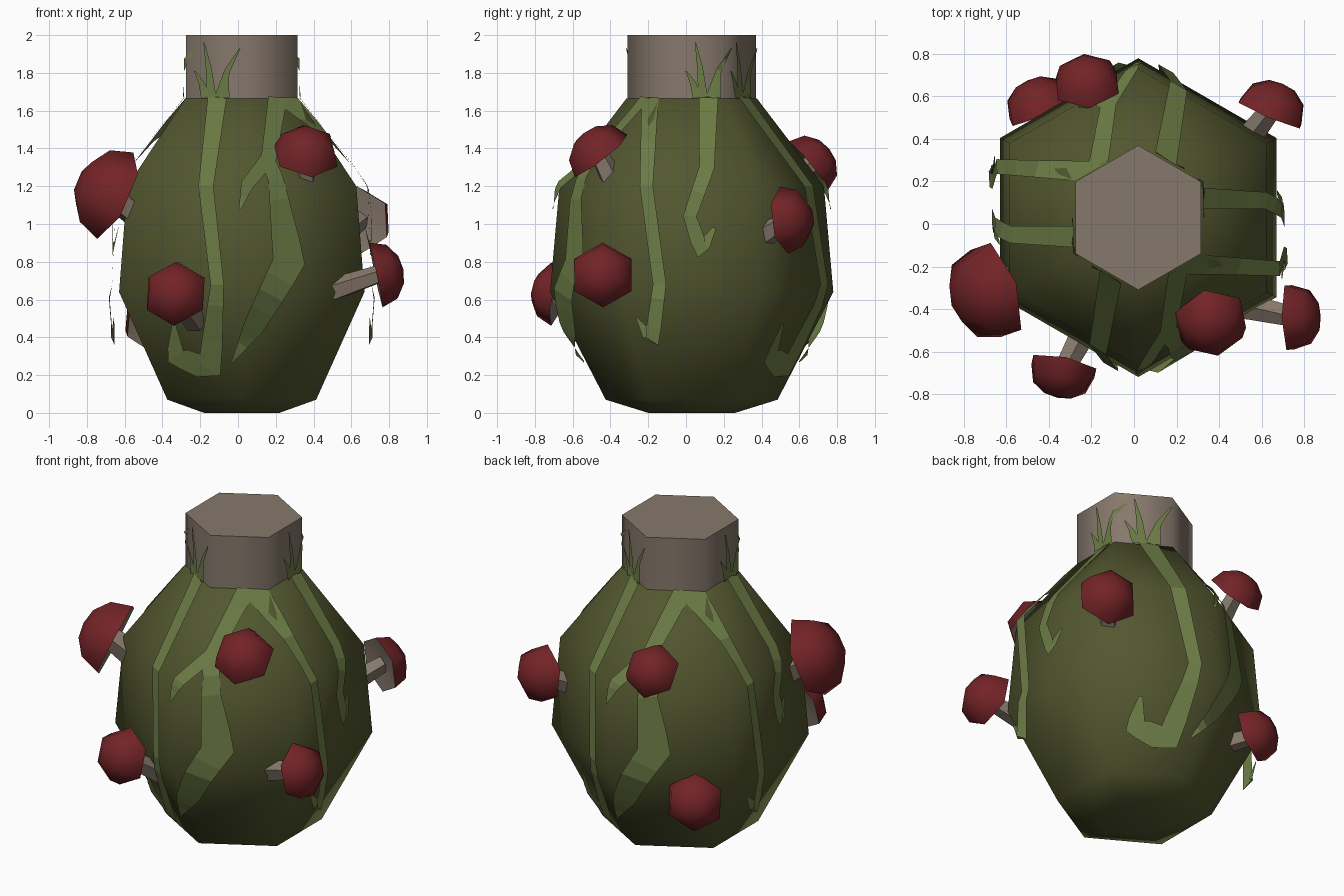
import bpy, bmesh, math
from mathutils import Vector
from mathutils.bvhtree import BVHTree

cube = bpy.data.objects.get("Cube")
if cube:
    bpy.data.objects.remove(cube)

CENTRE = Vector((0.02, 0.03, 0))


def material(name, rgb):
    m = bpy.data.materials.new(name)
    m.use_nodes = True
    m.diffuse_color = (*rgb, 1)
    bsdf = m.node_tree.nodes["Principled BSDF"]
    bsdf.inputs["Base Color"].default_value = (*rgb, 1)
    bsdf.inputs["Roughness"].default_value = 0.9
    return m


moss = material("moss green", (0.085, 0.094, 0.028))
vine = material("vine green", (0.15, 0.2, 0.06))
wood = material("pale wood", (0.24, 0.19, 0.15))
red = material("cap red", (0.17, 0.017, 0.02))


def finish(bm, name, mats, smooth=True):
    mesh = bpy.data.meshes.new(name)
    bm.to_mesh(mesh)
    bm.free()
    obj = bpy.data.objects.new(name, mesh)
    bpy.context.collection.objects.link(obj)
    for m in mats:
        mesh.materials.append(m)
    if smooth:
        bpy.ops.object.select_all(action="DESELECT")
        obj.select_set(True)
        bpy.context.view_layer.objects.active = obj
        bpy.ops.object.shade_smooth_by_angle(angle=math.radians(65))
    return obj


def lathe(profile, sides=6, turn=math.pi / 2):
    """Closed solid from (radius, height) rings; zero radius makes a tip."""
    bm = bmesh.new()
    rings = []
    for r, z in profile:
        count = sides if r else 1
        rings.append([bm.verts.new((r * math.cos(turn + math.tau * i / sides),
                                    r * math.sin(turn + math.tau * i / sides), z))
                      for i in range(count)])
    for a, b in zip(rings, rings[1:]):
        for i in range(sides):
            j = (i + 1) % sides
            quad = [a[i], a[j]] + ([b[j], b[i]] if len(b) > 1 else [b[0]])
            bm.faces.new(quad)
    for ring in (rings[0], rings[-1]):
        if len(ring) > 1:
            bm.faces.new(ring)
    bmesh.ops.recalc_face_normals(bm, faces=bm.faces)
    return bm


# Bulbous body and cut neck, each also kept as a surface to project onto
surfaces = []
for name, mat, profile in (
        ("body", moss, [(0.23, 0), (0.455, 0.07), (0.75, 0.64), (0.7, 1.2), (0.345, 1.665)]),
        ("neck", wood, [(0.34, 1.64), (0.34, 2)])):
    bm = lathe(profile)
    bmesh.ops.translate(bm, verts=bm.verts, vec=CENTRE)
    surfaces.append(BVHTree.FromBMesh(bm))
    finish(bm, name, [mat])


def project(u, z, offset, side):
    """Drop a point onto the surface from one side; u runs along that side."""
    along = Vector((math.cos(side), math.sin(side), 0))
    out = Vector((math.sin(side), -math.cos(side), 0))
    start = CENTRE + along * u + out * 3 + Vector((0, 0, z))
    hits = [s.ray_cast(start, -out)[0] for s in surfaces]
    hits = [h for h in hits if h]
    best = max(hits, key=lambda h: h.dot(out)) if hits else CENTRE + along * u + out * 0.3 + Vector((0, 0, z))
    return best + out * offset


def ribbon(name, points, side, steps=4):
    """Flat strip through (u, z, width, offset) points lying on the surface."""
    bm = bmesh.new()
    pts = [Vector(p) for p in points]
    path = [a.lerp(b, k / steps) for a, b in zip(pts, pts[1:]) for k in range(steps)]
    path.append(pts[-1])
    previous = None
    for i, p in enumerate(path):
        t = path[min(i + 1, len(path) - 1)] - path[max(i - 1, 0)]
        t = Vector((t.x, t.y)).normalized()
        n = Vector((-t.y, t.x)) * max(p.z, 0.006) / 2
        row = [bm.verts.new(project(p.x + s * n.x, p.y + s * n.y, p.w, side)) for s in (1, -1)]
        if previous:
            bm.faces.new((previous[0], previous[1], row[1], row[0]))
        previous = row
    finish(bm, name, [vine], smooth=False)


# Vines and neck tufts: drawn for front and right, then turned half round
front = {
    "hooked_vine": [(-0.13, 1.67, 0.1, 0.01), (-0.19, 1.2, 0.08, 0.03), (-0.13, 0.68, 0.07, 0.03),
                    (-0.17, 0.23, 0.13, 0.06), (-0.35, 0.3, 0.1, 0.05), (-0.36, 0.47, 0.02, 0.03)],
    "wide_vine": [(0.19, 1.67, 0.1, 0.01), (0.14, 1.33, 0.08, 0.02), (0.18, 1.24, 0.08, 0.02),
                  (0.25, 0.8, 0.17, 0.03), (0.06, 0.45, 0.11, 0.04), (-0.05, 0.27, 0.01, 0.04)],
    "wide_vine_branch": [(0.15, 1.36, 0.08, 0.02), (0.03, 1.21, 0.07, 0.025), (-0.01, 1.08, 0.01, 0.03)],
}
right = {
    "long_vine": [(-0.22, 1.67, 0.09, 0.01), (-0.24, 1.2, 0.07, 0.06), (-0.17, 0.68, 0.07, 0.04),
                  (-0.21, 0.38, 0.08, 0.15), (-0.29, 0.5, 0.01, 0.09)],
    "short_vine": [(0.09, 1.67, 0.1, 0.01), (0.08, 1.3, 0.08, 0.06), (-0.01, 1.04, 0.07, 0.07),
                   (0.05, 0.86, 0.08, 0.05), (0.12, 0.98, 0.02, 0.03)],
}
# Each blade: root shift, tip shift, tip height
blades = [(-0.05, -0.11, 1.81), (-0.02, -0.06, 1.96), (0.02, 0.13, 1.93), (0.05, 0.07, 1.78)]

for half, names in ((0, ("front", "right")), (math.pi, ("back", "left"))):
    for word, vines, turn, tuft, flip in ((names[0], front, 0, -0.14, 1),
                                          (names[1], right, math.pi / 2, 0.08, 1)):
        for vine_name, points in vines.items():
            ribbon(f"{word}_{vine_name}", points, turn + half)
        for i, (root, tip, top) in enumerate(blades):
            mid = root * 0.6 + tip * 0.4
            ribbon(f"{word}_neck_blade_{i + 1}",
                   [(tuft + root, 1.67, 0.05, 0.012), (tuft + mid, 1.67 + (top - 1.67) * 0.55, 0.03, 0.012),
                    (tuft + tip, top, 0.005, 0.012)], turn + half, 2)


def mushroom(name, base, axis, foot, radius):
    base, axis, foot = Vector(base), Vector(axis), Vector(foot)
    # Domed cap with a pale underside
    cap = lathe([(radius * 0.3, 0.02), (radius, 0), (radius * 0.83, radius * 0.5),
                 (radius * 0.42, radius * 0.78), (0, radius * 0.85)])
    cap.normal_update()
    for f in cap.faces:
        f.material_index = 1 if f.calc_center_median().z < 0.021 else 0
    obj = finish(cap, name + "_cap", [red, wood])
    obj.rotation_mode = "QUATERNION"
    obj.rotation_quaternion = axis.to_track_quat("Z", "Y")
    obj.location = base
    # Tapered stem rooted in the body
    span = base + axis.normalized() * 0.03 - foot
    stem = finish(lathe([(radius * 0.38, 0), (radius * 0.28, span.length)], 5),
                  name + "_stem", [wood], smooth=False)
    stem.rotation_mode = "QUATERNION"
    stem.rotation_quaternion = span.to_track_quat("Z", "Y")
    stem.location = foot


mushroom("large_mushroom", (-0.65, -0.31, 1.15), (-0.85, -0.3, 0.4), (-0.48, -0.24, 1.02), 0.25)
mushroom("front_low_mushroom", (-0.33, -0.67, 0.63), (-0.2, -0.92, 0.25), (-0.22, -0.48, 0.48), 0.175)
mushroom("front_high_mushroom", (0.36, -0.45, 1.36), (0.12, -0.58, 0.75), (0.35, -0.36, 1.17), 0.18)
mushroom("side_mushroom", (0.73, -0.44, 0.73), (0.97, 0.03, 0.2), (0.5, -0.38, 0.65), 0.175)
mushroom("back_side_mushroom", (0.64, 0.52, 1.02), (0.38, 0.9, 0.12), (0.52, 0.38, 0.92), 0.18)
mushroom("back_high_mushroom", (-0.22, 0.65, 1.31), (-0.08, 0.75, 0.62), (-0.2, 0.5, 1.14), 0.165)
mushroom("back_low_mushroom", (-0.44, 0.54, 0.49), (-0.4, 0.88, 0.2), (-0.34, 0.4, 0.47), 0.175)
